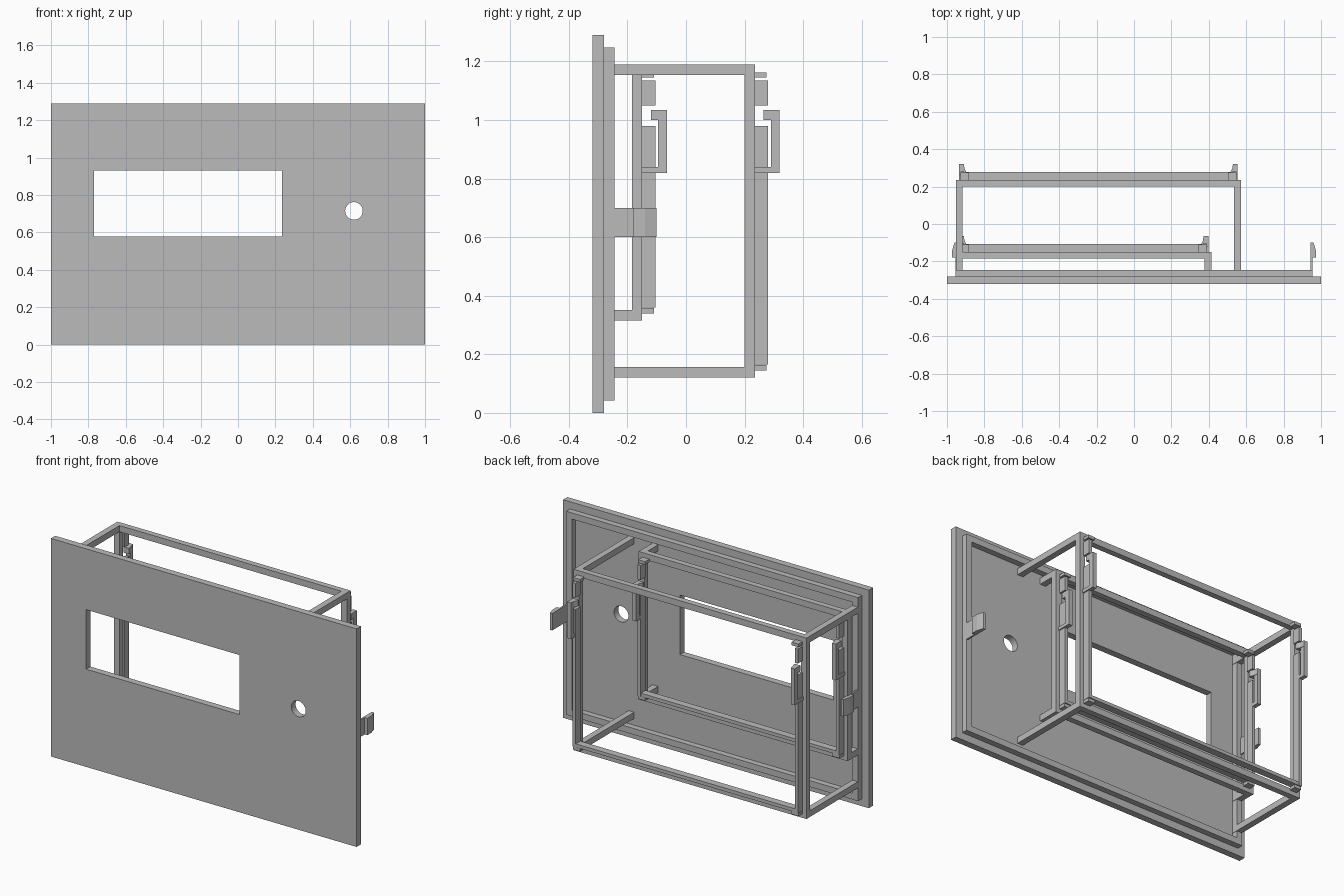
import bpy, bmesh, math

cube = bpy.data.objects.get("Cube")
if cube:
    bpy.data.objects.remove(cube, do_unlink=True)

grey = bpy.data.materials.new("plain_grey")
grey.use_nodes = True
grey.diffuse_color = (0.5, 0.5, 0.5, 1)
grey.node_tree.nodes["Principled BSDF"].inputs["Base Color"].default_value = (0.5, 0.5, 0.5, 1)


def finish(name, bm):
    bmesh.ops.recalc_face_normals(bm, faces=bm.faces)
    mesh = bpy.data.meshes.new(name)
    bm.to_mesh(mesh)
    bm.free()
    mesh.materials.append(grey)
    ob = bpy.data.objects.new(name, mesh)
    bpy.context.collection.objects.link(ob)
    return ob


def prism(name, points, place, depth):
    """Extrude a 2D profile; place(a, b, t) gives its position at depth t."""
    bm = bmesh.new()
    near, far = [[bm.verts.new(place(a, b, t)) for a, b in points] for t in depth]
    bm.faces.new(near)
    bm.faces.new(far)
    for i in range(len(points)):
        j = (i + 1) % len(points)
        bm.faces.new((near[i], near[j], far[j], far[i]))
    return finish(name, bm)


def box(name, x, y, z):
    corners = [(x[0], z[0]), (x[1], z[0]), (x[1], z[1]), (x[0], z[1])]
    return prism(name, corners, lambda a, b, t: (a, t, b), y)


def ring(name, x, y, z, wall):
    """Rectangular frame in the xz plane, built as one closed loop."""
    bm = bmesh.new()
    loops = []
    for inset in (0, wall):
        for t in y:
            a, b, c, d = x[0] + inset, x[1] - inset, z[0] + inset, z[1] - inset
            loops.append([bm.verts.new(p) for p in
                          ((a, t, c), (b, t, c), (b, t, d), (a, t, d))])
    outer_f, outer_b, inner_f, inner_b = loops
    for p, q in ((outer_f, outer_b), (outer_b, inner_b), (inner_b, inner_f), (inner_f, outer_f)):
        for i in range(4):
            j = (i + 1) % 4
            bm.faces.new((p[i], p[j], q[j], q[i]))
    return finish(name, bm)


def cut(target, cutter):
    mod = target.modifiers.new("opening", 'BOOLEAN')
    mod.operation = 'DIFFERENCE'
    mod.solver = 'EXACT'
    mod.object = cutter
    cutter.hide_render = True
    cutter.hide_set(True)
    cutter.display_type = 'WIRE'


# Front panel with display window and round hole
panel = box("front_panel", (-1, 1), (-0.32, -0.28), (0, 1.29))
cut(panel, box("window_cutter", (-0.77, 0.235), (-0.4, -0.2), (0.578, 0.93)))
circle = [(0.62 + 0.047 * math.cos(i * math.tau / 32),
           0.715 + 0.047 * math.sin(i * math.tau / 32)) for i in range(32)]
cut(panel, prism("hole_cutter", circle, lambda a, b, t: (a, t, b), (-0.4, -0.2)))

# Raised rim behind the panel
ring("rear_rim", (-0.955, 0.955), (-0.28, -0.245), (0.043, 1.247), 0.037)

# Snap clips on both sides of the rim
clip = [(0.945, -0.26), (0.955, -0.26), (0.955, -0.18), (0.972, -0.18),
        (0.972, -0.14), (0.96, -0.10), (0.945, -0.10)]
for side, s in (("left", 1), ("right", -1)):
    prism(f"{side}_snap_clip", clip, lambda a, b, t: (s * a, b, t), (0.6, 0.7))


def board_holder(name, x0, x1, y, z0, z1=1.19):
    """Rectangular frame on four legs, with board lips and latch hooks."""
    bar = 0.037
    back = y + 0.035
    ring(f"{name}_frame", (x0, x1), (y, back), (z0, z1), bar)
    box(f"{name}_bottom_lip", (x0 + 0.028, x1 - 0.028), (back, back + 0.043),
        (z0 + 0.045, z0 + 0.065))
    hook = [(0, 0.82), (0.085, 0.82), (0.085, 1.035), (0.03, 1.035),
            (0.03, 1.0), (0.055, 1.0), (0.055, 0.84), (0, 0.84)]
    wedge = [(0.043, 0.03), (0.043, 0.085), (0.047, 0.06), (0.055, 0.045), (0.055, 0.03)]
    for side, edge, s in (("right", x0, 1), ("left", x1, -1)):
        def span(a, b):
            return tuple(sorted((edge + s * a, edge + s * b)))
        label = f"{name}_{side}"
        # Legs joining the frame to the rim
        for level, z in (("lower", z0), ("upper", z1 - bar)):
            box(f"{label}_{level}_leg", span(0, bar), (-0.28, y), (z, z + bar))
        # Side lips, interrupted for the hook
        box(f"{label}_side_lip", span(0.025, 0.045), (back, back + 0.045), (z0 + 0.045, 0.98))
        box(f"{label}_upper_lip", span(0.025, 0.045), (back, back + 0.045), (1.05, 1.135))
        # Corner tabs
        for level, z in (("lower", z0 + 0.025), ("upper", z1 - 0.045)):
            box(f"{label}_{level}_tab", span(0.025, 0.07), (back, back + 0.04), (z, z + 0.018))
        # Latch hook
        prism(f"{label}_hook", hook, lambda a, b, t: (t, back + a, b), span(0.018, 0.043))
        prism(f"{label}_hook_tip", wedge, lambda a, b, t: (edge + s * a, back + b, t),
              (1.0, 1.035))


board_holder("inner_holder", -0.953, 0.415, -0.185, 0.315)
board_holder("outer_holder", -0.953, 0.572, 0.20, 0.12)
